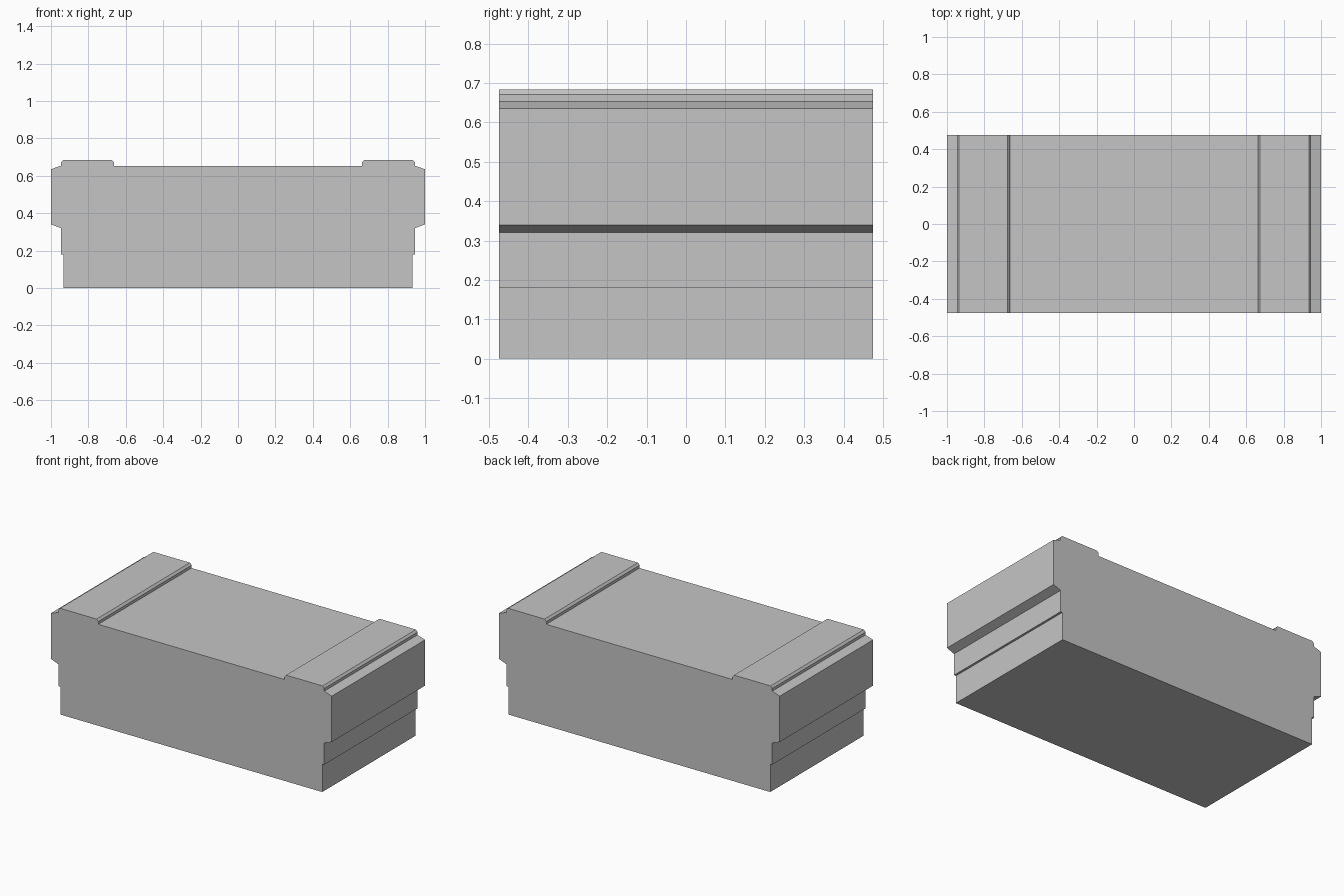
import bpy
import bmesh

cube = bpy.data.objects.get("Cube")
if cube:
    bpy.data.objects.remove(cube, do_unlink=True)

# Plain grey finish
GREY = (0.56, 0.56, 0.56, 1.0)
grey = bpy.data.materials.new("light_grey")
grey.use_nodes = True
grey.diffuse_color = GREY
grey.node_tree.nodes["Principled BSDF"].inputs["Base Color"].default_value = GREY

HALF_DEPTH = 0.475

# Half profile (x, z): base, stepped side, overhanging band, raised end rail
half_profile = [
    (0.933, 0.0), (0.933, 0.18),
    (0.947, 0.18), (0.947, 0.32),
    (1.0, 0.34), (1.0, 0.635),
    (0.947, 0.653), (0.947, 0.671),
    (0.935, 0.684), (0.675, 0.684),
    (0.663, 0.671), (0.663, 0.653),
]


def extrude_profile(name, profile, half_depth, material):
    """Solid made by extruding an (x, z) outline along y."""
    bm = bmesh.new()
    outline = [bm.verts.new((x, -half_depth, z)) for x, z in profile]
    face = bm.faces.new(outline)
    result = bmesh.ops.extrude_face_region(bm, geom=[face], use_keep_orig=True)
    moved = [v for v in result["geom"] if isinstance(v, bmesh.types.BMVert)]
    bmesh.ops.translate(bm, verts=moved, vec=(0, 2 * half_depth, 0))
    bmesh.ops.recalc_face_normals(bm, faces=bm.faces)
    mesh = bpy.data.meshes.new(name)
    bm.to_mesh(mesh)
    bm.free()
    mesh.materials.append(material)
    obj = bpy.data.objects.new(name, mesh)
    bpy.context.collection.objects.link(obj)
    return obj


# Mirror the half profile into a closed outline
mirrored = [(-x, z) for x, z in reversed(half_profile)]
extrude_profile("stepped_block", half_profile + mirrored, HALF_DEPTH, grey)
